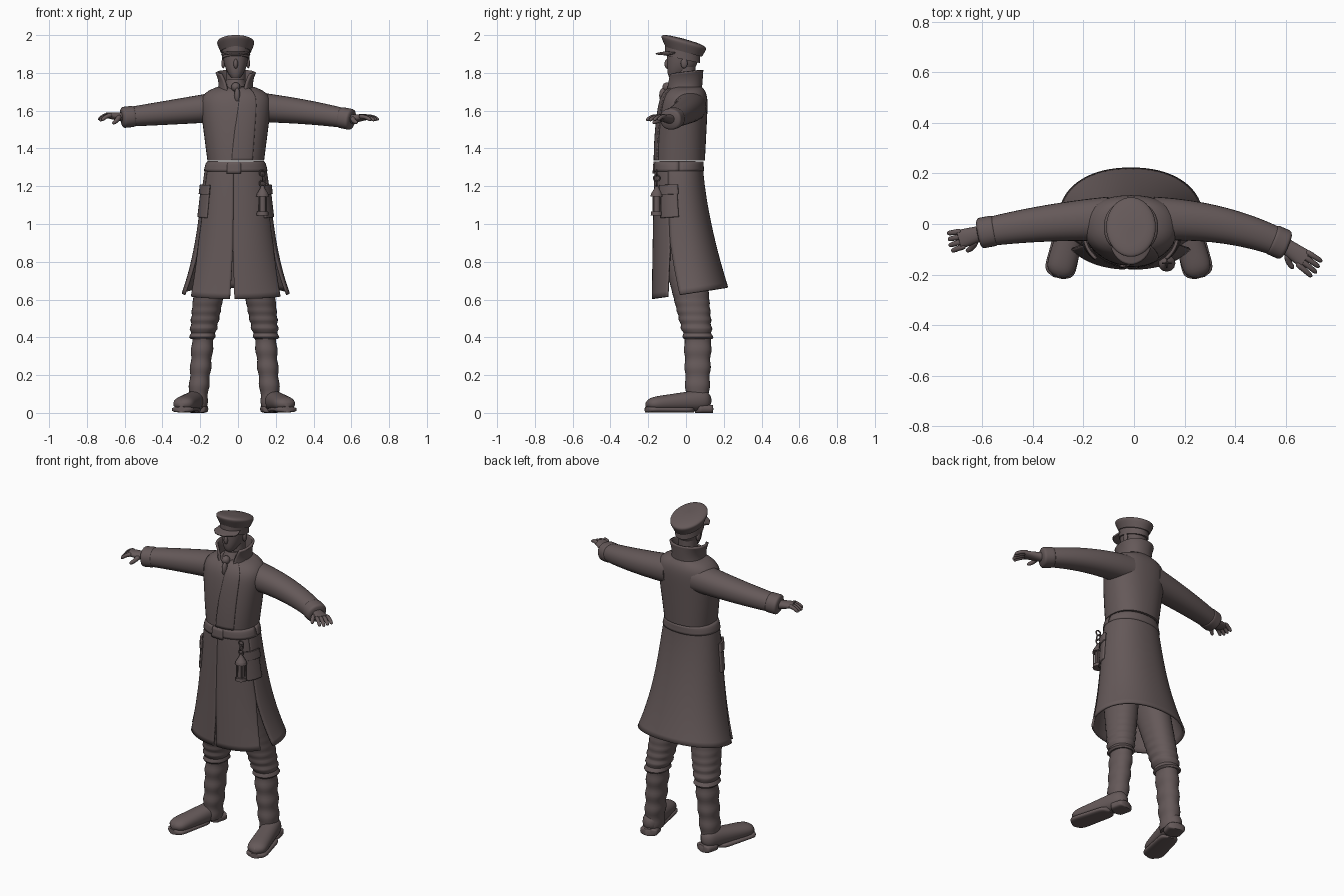
import bpy, bmesh, math
from mathutils import Vector

old = bpy.data.objects.get("Cube")
if old:
    bpy.data.objects.remove(old, do_unlink=True)

mat = bpy.data.materials.new("dark umber")
mat.use_nodes = True
colour = (.13, .1, .1, 1)
mat.diffuse_color = colour
mat.node_tree.nodes["Principled BSDF"].inputs["Base Color"].default_value = colour

BODY, LEGS = -.012, -.02
UP = Vector((0, 0, 1))


def dress(obj, name):
    """Name, colour and smooth the active object."""
    obj.name = name
    obj.data.materials.append(mat)
    bpy.ops.object.shade_smooth_by_angle(angle=math.radians(45))


def skin(name, rings, closed=True, thick=0):
    """Join rings of points into one surface, capped when closed."""
    bm = bmesh.new()
    loops = [[bm.verts.new(point) for point in ring] for ring in rings]
    count = len(loops[0])
    for low, high in zip(loops, loops[1:]):
        for j in range(count if closed else count - 1):
            k = (j + 1) % count
            bm.faces.new((low[j], low[k], high[k], high[j]))
    if closed:
        bm.faces.new(loops[0])
        bm.faces.new(loops[-1])
    bmesh.ops.recalc_face_normals(bm, faces=bm.faces)
    mesh = bpy.data.meshes.new(name)
    bm.to_mesh(mesh)
    bm.free()
    obj = bpy.data.objects.new(name, mesh)
    bpy.context.collection.objects.link(obj)
    if thick:
        cloth = obj.modifiers.new("cloth", 'SOLIDIFY')
        cloth.thickness, cloth.offset = thick, 0
    bpy.ops.object.select_all(action='DESELECT')
    obj.select_set(True)
    bpy.context.view_layer.objects.active = obj
    dress(obj, name)


def oval(angle, power):
    c, s = math.cos(angle), math.sin(angle)
    return (math.copysign(abs(c) ** (2 / power), c),
            math.copysign(abs(s) ** (2 / power), s))


def shell(name, low, high, shape, arc=None, mid=lambda t: BODY, slope=lambda t: 0,
          thick=.012, power=2.2, count=40, steps=24, grow=0):
    """Upright form; shape gives half width, front and back, t runs from low to high."""
    rings = []
    for i in range(steps + 1):
        t = i / steps
        half, front, back = shape(t)
        start, stop = arc(t) if arc else (0, 360)
        ring = []
        for j in range(count + 1 if arc else count):
            u, v = oval(math.radians(start + (stop - start) * j / count), power)
            y = (front + back) / 2 + v * ((back - front) / 2 + grow)
            ring.append((mid(t) + u * (half + grow), y, low + (high - low) * t + slope(t) * y))
        rings.append(ring)
    skin(name, rings, not arc, thick if arc else 0)


def tube(name, path, width, height, power=2.2, count=20, steps=16):
    """Mostly level limb along a line or a bend, with half width and height as rules."""
    first, last = Vector(path[0]), Vector(path[-1])
    bend = Vector(path[1]) if len(path) > 2 else (first + last) / 2
    rings = []
    for i in range(steps + 1):
        t = i / steps
        ahead, behind = bend.lerp(last, t), first.lerp(bend, t)
        side = (ahead - behind).cross(UP).normalized()
        top = side.cross(ahead - behind).normalized()
        ring = []
        for j in range(count):
            u, v = oval(math.tau * j / count, power)
            ring.append(behind.lerp(ahead, t) + side * u * width(t) + top * v * height(t))
        rings.append(ring)
    skin(name, rings)


def blunt(t):
    """Rounds off both ends of a limb."""
    return math.sqrt(max(.1, 1 - (2 * t - 1) ** 8))


def ball(name, place, size):
    bpy.ops.mesh.primitive_uv_sphere_add(segments=20, ring_count=12, location=place)
    bpy.context.object.scale = size
    dress(bpy.context.object, name)


# Coat body with its overlapping front edge
def torso(t):
    close = t ** 12
    return ((.15 + .05 * t) * (1 - close / 2),
            -.165 + .04 * t * t + .045 * close,
            .1 + .02 * t - .035 * close)


shell("coat_body", 1.335, 1.725, torso, power=2.3)
shell("coat_front_overlap", 1.335, 1.725, torso, lambda t: (12 * t - 96, -58),
      thick=.008, power=2.3, count=12, grow=.002)

# Coat skirt, in panels that part below the slits
WAIST, HEM = 1.33, .63


def skirt_panel(name, low, high, arc, **options):
    def drop(t):
        return (WAIST - low - (high - low) * t) / (WAIST - HEM)

    def shape(t):
        d = drop(t)
        return (.14 + .07 * math.sqrt(d) + .07 * d ** 3,
                -.155 - .02 * math.sqrt(d),
                .083 + .135 * d ** 1.5)
    shell(name, low, high, shape, arc, slope=lambda t: .15 * drop(t), **options)


def part(t):
    """How far a slit has opened, from none at its top to one at the hem."""
    return max(0, 1 - t / .4)


skirt_panel("skirt_back", HEM, WAIST, lambda t: (10 * part(t) - 24, 204 - 10 * part(t)))
skirt_panel("skirt_front_left", HEM, WAIST, lambda t: (2 * part(t) - 93, -24 - 11 * part(t)), count=20)
skirt_panel("skirt_front_right", HEM, WAIST, lambda t: (11 * part(t) - 156, -93 - 2 * part(t)), count=20)

# Belt, buckle and pockets
skirt_panel("belt", 1.28, WAIST, lambda t: (0, 360), steps=4, grow=.004)
skirt_panel("belt_buckle", 1.27, WAIST, lambda t: (-104, -82), count=6, steps=4, grow=.01)
for side, start in (("left", -42), ("right", -176)):
    skirt_panel(side + "_pocket", 1.04, 1.2, lambda t: (start, start + 38), count=10, grow=.008)
    skirt_panel(side + "_pocket_flap", 1.16, 1.21, lambda t: (start - 2, start + 40), count=10, grow=.015)

# Collar and scarf
shell("collar", 1.675, 1.805,
      lambda t: (.085 + .016 * (2 * t - 1) ** 2, -.1 - .01 * t, .075 + .01 * t),
      lambda t: (30 * t - 72, 252 - 30 * t), slope=lambda t: .12, thick=.014)
shell("scarf", 1.69, 1.765, lambda t: (.07 - .02 * t, -.11 + .035 * t, .06), power=2)
ball("scarf_knot", (BODY, -.1, 1.725), (.024, .025, .025))
ball("scarf_tail", (-.004, -.122, 1.68), (.016, .02, .04))

# Head
shell("neck", 1.68, 1.85, lambda t: (.052, -.055, .05), power=2, steps=4)
shell("head", 1.775, 1.93,
      lambda t: (.067 - .043 * (1 - t) ** 3, -.1 + .012 * (1 - t) ** 8, .066 - .1 * (1 - t) ** 4))
ball("nose", (BODY, -.1, 1.848), (.012, .014, .025))
for side, s in (("left", 1), ("right", -1)):
    ball(side + "_ear", (BODY + s * .066, -.01, 1.85), (.01, .018, .026))


# Cap, tilted up at the front
def crown(t):
    r = (.08 + .03 * t) * math.sqrt(1 - t ** 8)
    return r, BODY - 1.2 * r, BODY + 1.2 * r


shell("cap_band", 1.868, 1.925, lambda t: (.074, -.11, .075), slope=lambda t: -.22, power=2, steps=4)
shell("cap_crown", 1.908, 1.978, crown, slope=lambda t: -.27, power=2)
shell("cap_peak", 1.885, 1.9, lambda t: (.083 - .01 * t, -.16 + .054 * t, .05 + .02 * t),
      lambda t: (-155, -25), slope=lambda t: -.1, thick=.008, power=2, steps=6)

# Sleeves, cuffs and hands
arms = {"right": ((-.1, .02, 1.62), (-.36, .01, 1.59), (-.6, -.035, 1.565),
                  (-.685, -.06, 1.577), (-.735, -.075, 1.545)),
        "left": ((.08, .02, 1.62), (.36, .02, 1.6), (.59, -.08, 1.555),
                 (.67, -.137, 1.568), (.73, -.185, 1.547))}
for side, points in arms.items():
    shoulder, elbow, wrist, knuckle, tip = (Vector(p) for p in points)
    tube(side + "_sleeve", (shoulder, elbow, wrist),
         lambda t: .088 - .033 * t, lambda t: .08 - .03 * t, count=28)
    way = (wrist - elbow).normalized()
    tube(side + "_cuff", (wrist - way * .06, wrist + way * .02),
         lambda t: .061 * blunt(t), lambda t: .056 * blunt(t), count=28)
    tube(side + "_palm", (wrist, knuckle + way * .01),
         lambda t: .03 + .008 * t, lambda t: .026 - .011 * t)
    along = (tip - knuckle).normalized()
    across = along.cross(UP).normalized()
    if across.y > 0:
        across.negate()
    for finger in range(4):
        spread = across * (.029 - .02 * finger)
        reach = 1 - .08 * abs(finger - 1)
        root, end = knuckle + spread, knuckle + spread * 1.2 + (tip - knuckle) * reach
        tube(side + "_finger", (root - way * .01, root.lerp(end, .5) + UP * .012, end),
             lambda t: (.012 - .003 * t) * blunt(t), lambda t: (.012 - .003 * t) * blunt(t), count=10)
    base = wrist.lerp(knuckle, .4) + across * .02
    joint = base + across * .03 + along * .02 - UP * .01
    tube(side + "_thumb", (base, joint, joint + along * .035),
         lambda t: (.015 - .006 * t) * blunt(t), lambda t: (.015 - .006 * t) * blunt(t), count=10)


# Legs and boots, mirrored about the stance
def trouser(t):
    fold = .007 * math.sin(70 * t) * (1 - t) ** 4
    return (.06 + .03 * math.sqrt(t) + fold, -.01 - .13 * t - fold, .14 - .04 * t + fold)


def shaft(t):
    fold = .003 * math.sin(25 * t)
    return (.05 + .008 * t + fold, -.01 * t - fold, .12 + .015 * t + fold)


for side, s in (("left", 1), ("right", -1)):
    shell(side + "_trouser", .39, .9, trouser, mid=lambda t: LEGS + s * (.17 - .075 * t),
          count=28, steps=48)
    shell(side + "_boot_shaft", .03, .4, shaft, mid=lambda t: LEGS + s * (.195 - .03 * t), count=28)
    toe = (LEGS + s * .28, -.21, .045)
    tube(side + "_boot_foot", ((LEGS + s * .185, .13, .07), toe),
         lambda t: (.05 + .01 * t) * blunt(t), lambda t: (.06 - .025 * t) * blunt(t), count=28, steps=24)
    tube(side + "_boot_sole", ((LEGS + s * .22, .04, .016), (toe[0], -.214, .018)),
         lambda t: (.054 + .01 * t) * blunt(t), lambda t: .015, power=3, steps=24)
    tube(side + "_boot_heel", ((LEGS + s * .183, .14, .021), (LEGS + s * .205, .05, .021)),
         lambda t: .052 * blunt(t), lambda t: .021, power=4)

# Lantern hung from the belt
LX, LY = .13, -.155


def turned(name, low, high, bottom, top, dx=0, dy=0):
    bpy.ops.mesh.primitive_cone_add(vertices=12, radius1=bottom, radius2=top, depth=high - low,
                                    location=(LX + dx, LY + dy, (low + high) / 2))
    dress(bpy.context.object, "lantern_" + name)


turned("base", 1.045, 1.065, .032, .03)
turned("glass", 1.06, 1.15, .02, .018)
turned("eaves", 1.145, 1.16, .034, .03)
turned("roof", 1.16, 1.19, .03, .012)
turned("cap", 1.19, 1.205, .013, .007)
for corner in range(4):
    a = math.radians(45 + 90 * corner)
    turned("post", 1.06, 1.15, .004, .004, .026 * math.cos(a), .026 * math.sin(a))
for link in range(3):
    bpy.ops.mesh.primitive_torus_add(location=(LX, LY, 1.215 + .028 * link), major_radius=.016,
                                     minor_radius=.004, major_segments=16, minor_segments=6,
                                     rotation=(math.pi / 2, 0, math.pi / 2 * link))
    dress(bpy.context.object, "lantern_chain_link")
